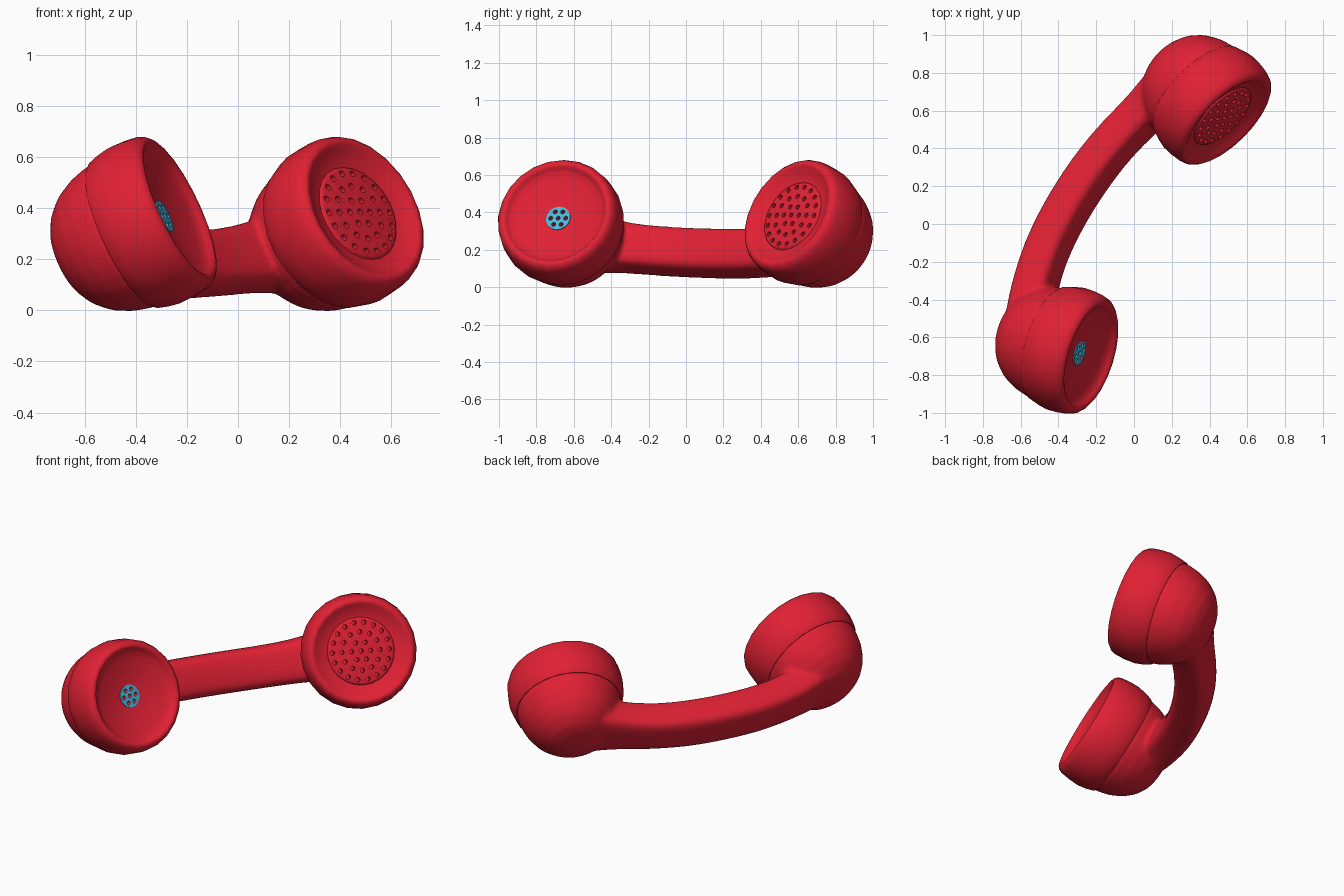
import bpy, bmesh, math
from mathutils import Vector, Matrix

if "Cube" in bpy.data.objects:
    bpy.data.objects.remove(bpy.data.objects["Cube"])


def material(name, rgb):
    m = bpy.data.materials.new(name)
    m.use_nodes = True
    m.diffuse_color = (*rgb, 1)
    m.node_tree.nodes["Principled BSDF"].inputs["Base Color"].default_value = (*rgb, 1)
    return m


RED = material("glossy red", (0.75, 0.015, 0.034))
BLUE = material("sky blue", (0.07, 0.48, 0.70))


def make_object(name, bm, mat, matrix=Matrix()):
    bmesh.ops.recalc_face_normals(bm, faces=bm.faces[:])
    mesh = bpy.data.meshes.new(name)
    bm.to_mesh(mesh)
    bm.free()
    mesh.materials.append(mat)
    ob = bpy.data.objects.new(name, mesh)
    ob.matrix_world = matrix
    bpy.context.collection.objects.link(ob)
    return ob


def activate(ob):
    bpy.ops.object.select_all(action='DESELECT')
    ob.select_set(True)
    bpy.context.view_layer.objects.active = ob


def apply_modifier(ob, kind, **settings):
    activate(ob)
    mod = ob.modifiers.new(kind.lower(), kind)
    for key, value in settings.items():
        setattr(mod, key, value)
    bpy.ops.object.modifier_apply(modifier=mod.name)


def smooth(ob, degrees=50):
    activate(ob)
    bpy.ops.object.shade_smooth_by_angle(angle=math.radians(degrees))


def lathe(name, profile, mat, matrix, sides=24):
    """Turn (radius, height) points around the local z axis."""
    bm = bmesh.new()
    verts = [bm.verts.new((r, 0, z)) for r, z in profile]
    edges = [bm.edges.new(pair) for pair in zip(verts, verts[1:])]
    bmesh.ops.spin(bm, geom=verts + edges, cent=(0, 0, 0), axis=(0, 0, 1),
                   angle=math.tau, steps=sides)
    bmesh.ops.remove_doubles(bm, verts=bm.verts[:], dist=0.0005)
    return make_object(name, bm, mat, matrix)


def drill(targets, rings, radius, height, depth, matrix):
    """Cut rings of round holes, given as (count, ring radius)."""
    bm = bmesh.new()
    for count, ring in rings:
        for i in range(count):
            a = math.tau * i / count
            spot = Vector((ring * math.cos(a), ring * math.sin(a), height - depth / 2))
            bmesh.ops.create_cone(bm, cap_ends=True, segments=10, radius1=radius,
                                  radius2=radius, depth=depth,
                                  matrix=Matrix.Translation(spot))
    cutter = make_object("hole_cutter", bm, RED, matrix)
    cutter.hide_render = True
    for ob in targets:
        apply_modifier(ob, 'BOOLEAN', operation='DIFFERENCE', solver='EXACT', object=cutter)
    bpy.data.objects.remove(cutter)


def frame(centre, direction):
    return Matrix.Translation(centre) @ direction.to_track_quat('Z', 'Y').to_matrix().to_4x4()


# Frames of the two cups: centre and facing direction
mouth_dir = Vector((0.87, -0.27, 0.41)).normalized()
ear_dir = Vector((0.645, -0.645, 0.41)).normalized()
mouth_frame = frame((-0.465, -0.628, 0.285), mouth_dir)
ear_frame = frame((0.32, 0.72, 0.285), ear_dir)

# Profiles shared by both ends
housing = [(0, -0.25), (0.08, -0.247), (0.14, -0.232), (0.20, -0.195), (0.25, -0.14),
           (0.285, -0.07), (0.304, 0), (0.306, 0.05), (0, 0.05)]
cap_side = [(0, 0.02), (0.308, 0.02), (0.316, 0.03), (0.328, 0.07), (0.337, 0.12),
            (0.335, 0.18), (0.328, 0.232), (0.317, 0.256), (0.303, 0.268),
            (0.29, 0.271), (0.279, 0.266)]
mouth_dish = [(0.269, 0.253), (0.258, 0.243), (0.22, 0.231), (0.15, 0.214), (0.08, 0.201), (0, 0.20)]
ear_dish = [(0.264, 0.256), (0.23, 0.238), (0.198, 0.23), (0.193, 0.237), (0.186, 0.24), (0, 0.246)]

# Mouthpiece cap with blue pierced disc
mouth_cap = lathe("mouthpiece_cap", cap_side + mouth_dish, RED, mouth_frame)
disc = lathe("mouthpiece_disc", [(0, 0.199), (0.067, 0.199), (0.067, 0.206), (0, 0.206)],
             BLUE, mouth_frame)
drill([mouth_cap, disc], [(1, 0), (6, 0.042)], 0.012, 0.22, 0.07, mouth_frame)
smooth(mouth_cap)
smooth(disc)

# Earpiece cap with pierced grille
ear_cap = lathe("earpiece_cap", cap_side + ear_dish, RED, ear_frame)
drill([ear_cap], [(1, 0), (6, 0.056), (12, 0.112), (18, 0.168)], 0.013, 0.27, 0.07, ear_frame)
smooth(ear_cap)

# Handle: centre, height and thickness at each station
stations = [
    ((-0.55, -0.60, 0.245), 0.34, 0.24),
    ((-0.54, -0.42, 0.222), 0.28, 0.22),
    ((-0.515, -0.29, 0.207), 0.25, 0.215),
    ((-0.455, -0.11, 0.19), 0.25, 0.215),
    ((-0.34, 0.11, 0.18), 0.25, 0.215),
    ((-0.205, 0.31, 0.178), 0.25, 0.215),
    ((-0.08, 0.46, 0.185), 0.25, 0.21),
    ((0.06, 0.595, 0.208), 0.265, 0.21),
    ((0.16, 0.70, 0.228), 0.32, 0.22),
    ((0.25, 0.785, 0.245), 0.36, 0.22),
]
bm = bmesh.new()
loops = []
last = len(stations) - 1
for i, (centre, height, thick) in enumerate(stations):
    along = Vector(stations[min(i + 1, last)][0]) - Vector(stations[max(i - 1, 0)][0])
    along.normalize()
    face = mouth_dir.lerp(ear_dir, i / last)
    face = (face - along * face.dot(along)).normalized()
    up = along.cross(face)
    h, w = height / 2, thick / 2
    c = w * 0.32
    corners = [(w, h - c), (w - c, h), (c - w, h), (-w, h - c),
               (-w, c - h), (c - w, -h), (w - c, -h), (w, c - h)]
    loops.append([bm.verts.new(Vector(centre) + face * a + up * b) for a, b in corners])
for low, high in zip(loops, loops[1:]):
    for k in range(len(low)):
        j = (k + 1) % len(low)
        bm.faces.new((low[k], low[j], high[j], high[k]))
bm.faces.new(loops[0])
bm.faces.new(loops[-1])
body = make_object("handle_and_housings", bm, RED)
apply_modifier(body, 'SUBSURF', levels=2)

# Fuse the handle and both housings into one softly blended body
parts = [lathe("housing", housing, RED, m, 32) for m in (mouth_frame, ear_frame)]
activate(body)
for part in parts:
    part.select_set(True)
bpy.ops.object.join()
apply_modifier(body, 'REMESH', mode='VOXEL', voxel_size=0.012)
apply_modifier(body, 'SMOOTH', factor=0.5, iterations=10)
smooth(body, 60)
